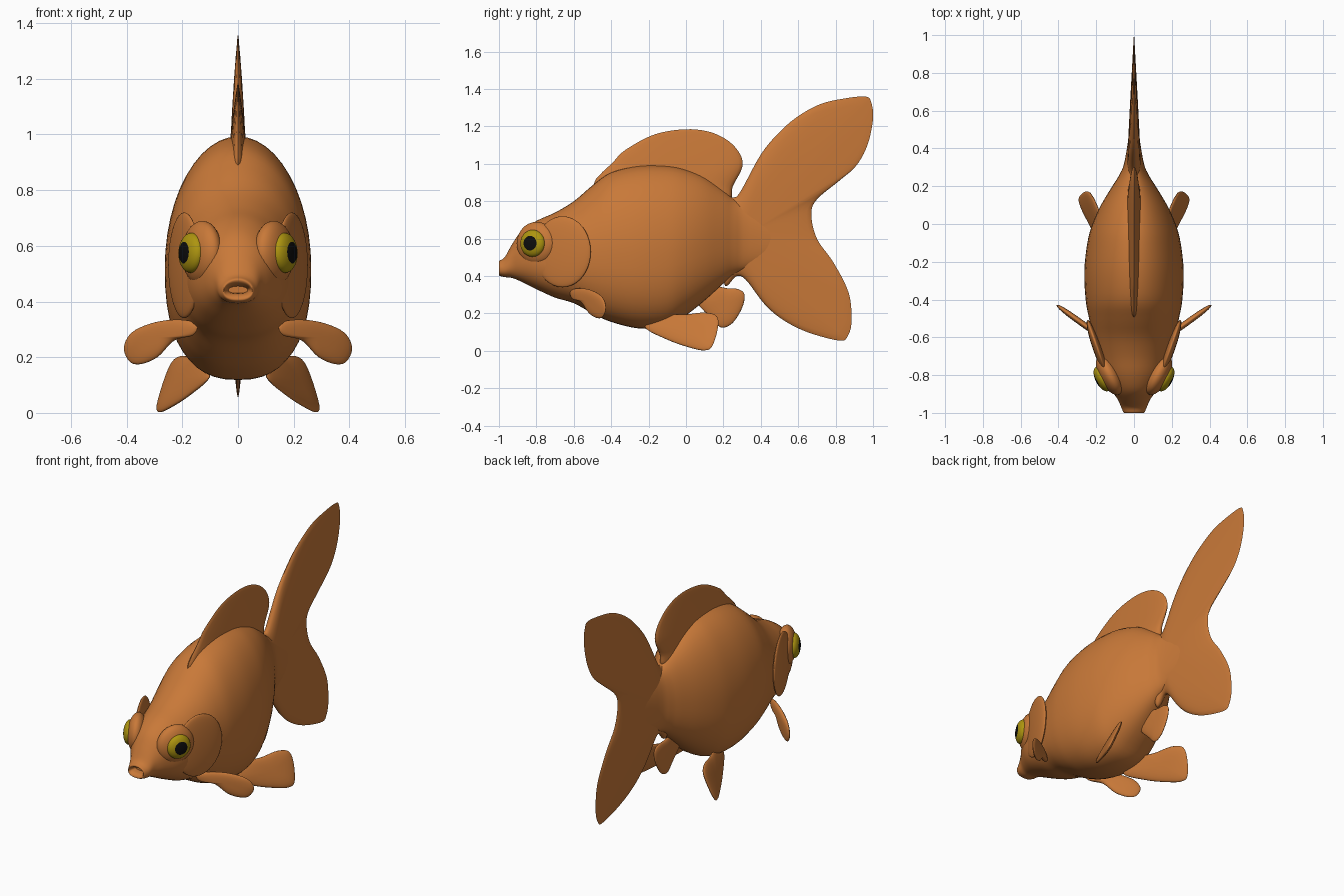
import bpy
import bmesh
import math
from mathutils import Vector, Matrix

cube = bpy.data.objects.get("Cube")
if cube:
    bpy.data.objects.remove(cube, do_unlink=True)


def make_material(name, color):
    mat = bpy.data.materials.new(name)
    mat.use_nodes = True
    mat.diffuse_color = color
    mat.node_tree.nodes["Principled BSDF"].inputs["Base Color"].default_value = color
    return mat


orange = make_material("orange skin", (0.58, 0.19, 0.04, 1))
yellow = make_material("yellow iris", (0.42, 0.30, 0.005, 1))
black = make_material("black pupil", (0.004, 0.004, 0.004, 1))


def smooth_path(points, steps, closed):
    """Catmull-Rom spline through points of any dimension."""
    pts = [Vector(p) for p in points]
    n = len(pts)
    pick = (lambda i: pts[i % n]) if closed else (lambda i: pts[max(0, min(n - 1, i))])
    path = []
    for i in range(n if closed else n - 1):
        a, b, c, d = (pick(i + k) for k in (-1, 0, 1, 2))
        for step in range(steps):
            t = step / steps
            path.append(0.5 * (2 * b + (c - a) * t + (2 * a - 5 * b + 4 * c - d) * t * t
                               + (3 * b - a - 3 * c + d) * t ** 3))
    if not closed:
        path.append(pts[-1])
    return path


def finish(bm, name, materials=(orange,), mirror=False):
    bmesh.ops.recalc_face_normals(bm, faces=bm.faces[:])
    mesh = bpy.data.meshes.new(name)
    bm.to_mesh(mesh)
    bm.free()
    for mat in materials:
        mesh.materials.append(mat)
    obj = bpy.data.objects.new(name, mesh)
    bpy.context.collection.objects.link(obj)
    if mirror:
        mod = obj.modifiers.new("both sides", 'MIRROR')
        mod.use_mirror_merge = False
    bpy.ops.object.select_all(action='DESELECT')
    obj.select_set(True)
    bpy.context.view_layer.objects.active = obj
    bpy.ops.object.shade_smooth_by_angle(angle=math.radians(60))
    return obj


def bridge(bm, ring_a, ring_b):
    for i in range(len(ring_a)):
        j = (i + 1) % len(ring_a)
        bm.faces.new((ring_a[i], ring_a[j], ring_b[j], ring_b[i]))


def make_body(sections, sides=48):
    """Loft of rounded sections: y, bottom, top, half width."""
    bm = bmesh.new()
    rings = []
    for y, low, high, width in smooth_path(sections, 4, False):
        middle = low + 0.46 * (high - low)
        ring = []
        for i in range(sides):
            angle = math.tau * i / sides
            c, s = math.cos(angle), math.sin(angle)
            power = 1.0 if s > 0 else 0.82
            reach = high - middle if s > 0 else middle - low
            ring.append(bm.verts.new((
                math.copysign(abs(c) ** power, c) * width, y,
                middle + math.copysign(abs(s) ** power, s) * reach)))
        rings.append(ring)
    for a, b in zip(rings, rings[1:]):
        bridge(bm, a, b)
    bm.faces.new(rings[0])
    bm.faces.new(rings[-1])
    return finish(bm, "body")


def make_fin(name, outline, centre, place, normal, thickness, mirror=False):
    """Lens-shaped fin: rings shrink from the outline toward its centre on both faces."""
    bm = bmesh.new()
    edge = smooth_path(outline, 5, True)
    centre, normal = Vector(centre), Vector(normal).normalized()

    def vert(p, r, side):
        swell = thickness(*p) * math.sqrt(1 - r ** 3)
        return bm.verts.new(Vector(place(*p)) + normal * swell * side)

    rim = [vert(p, 1, 0) for p in edge]
    for side in (-1, 1):
        outer = rim
        for r in (0.98, 0.93, 0.84, 0.7, 0.5, 0.25):
            ring = [vert(centre.lerp(p, r), r, side) for p in edge]
            bridge(bm, outer, ring)
            outer = ring
        hub = vert(centre, 0, side)
        for i in range(len(outer)):
            bm.faces.new((outer[i], outer[(i + 1) % len(outer)], hub))
    return finish(bm, name, mirror=mirror)


def make_dome(name, centre, radii, facing, materials=(orange,), pupil=None):
    """Mirrored pair of flattened balls whose short axis points along facing."""
    bm = bmesh.new()
    bmesh.ops.create_uvsphere(bm, u_segments=40, v_segments=22, radius=1)
    if pupil:
        for face in bm.faces:
            if face.calc_center_median().z > pupil:
                face.material_index = 1
    z = Vector(facing).normalized()
    x = Vector((0, 0, 1)).cross(z).normalized()
    turn = Matrix((x, z.cross(x), z)).transposed().to_4x4()
    bm.transform(Matrix.Translation(centre) @ turn @ Matrix.Diagonal((*radii, 1)))
    return finish(bm, name, materials, mirror=True)


# Body, from the inside of the open mouth to the tail root
make_body([
    (-.95, .43, .455, .035), (-.985, .425, .462, .045), (-1, .405, .48, .053),
    (-.97, .395, .5, .068), (-.93, .39, .57, .085), (-.88, .37, .64, .12),
    (-.8, .33, .695, .165), (-.7, .285, .74, .195), (-.6, .255, .8, .215),
    (-.5, .2, .885, .238), (-.4, .155, .955, .256), (-.25, .12, .99, .263),
    (-.1, .13, .99, .247), (0, .19, .97, .22), (.1, .27, .93, .175),
    (.2, .36, .86, .115), (.26, .41, .81, .078), (.34, .44, .78, .048), (.6, .52, .7, .008)])

# Head details
outward = (.88, -.46, .03)
make_dome("eye_sockets", (.13, -.8, .575), (.115, .115, .055), outward)
make_dome("eyes", (.168, -.82, .575), (.072, .072, .036), outward, (yellow, black), pupil=.84)
make_dome("gill_covers", (.193, -.66, .53), (.16, .19, .024), (.94, -.33, 0))


# Single fins on the middle plane
def upright(y, z):
    return (0, y, z)


make_fin("dorsal_fin", [
    (-.48, .86), (-.38, 1.02), (-.3, 1.09), (-.16, 1.16), (0, 1.185), (.13, 1.17), (.23, 1.12),
    (.29, 1.05), (.3, .98), (.25, .88), (.22, .8), (0, .82)], (0, .92), upright, (1, 0, 0),
    lambda y, z: max(.008, .035 - .1 * (z - .92)))

make_fin("tail_fin", [
    (.2, .82), (.25, .82), (.29, .85), (.4, 1.05), (.5, 1.17), (.6, 1.255), (.72, 1.32),
    (.85, 1.35), (.96, 1.36), (.99, 1.33), (1, 1.24), (.97, 1.1), (.91, .99), (.82, .91),
    (.7, .81), (.67, .73), (.7, .6), (.79, .47), (.87, .31), (.885, .16), (.865, .08),
    (.82, .055), (.65, .1), (.52, .165), (.42, .25), (.32, .38), (.27, .4), (.2, .37)],
    (.3, .61), upright, (1, 0, 0), lambda y, z: .006 + .045 * max(0, 1 - y))

make_fin("anal_fin", [
    (.05, .28), (.15, .34), (.22, .335), (.28, .33), (.313, .3), (.3, .23), (.25, .15),
    (.19, .125), (.14, .17)], (.2, .25), upright, (1, 0, 0), lambda y, z: .016)

# Paired fins
make_fin("pectoral_fins", [
    (.15, .32), (.21, .335), (.3, .325), (.38, .29), (.41, .235), (.39, .185), (.35, .175),
    (.29, .2), (.23, .26), (.16, .28)], (.28, .27),
    lambda x, z: (x, -.58 + .72 * (x - .2), z), (-.58, .81, 0), lambda x, z: .016, True)

make_fin("pelvic_fins", [
    (-.22, .13), (-.1, .19), (0, .195), (.1, .205), (.165, .185), (.17, .12), (.14, .025),
    (.1, .003), (.03, .015), (-.1, .06)], (.03, .11),
    lambda y, z: (.245 - .42 * z + .4 * y, y, z), (1, -.4, .42), lambda y, z: .016, True)
